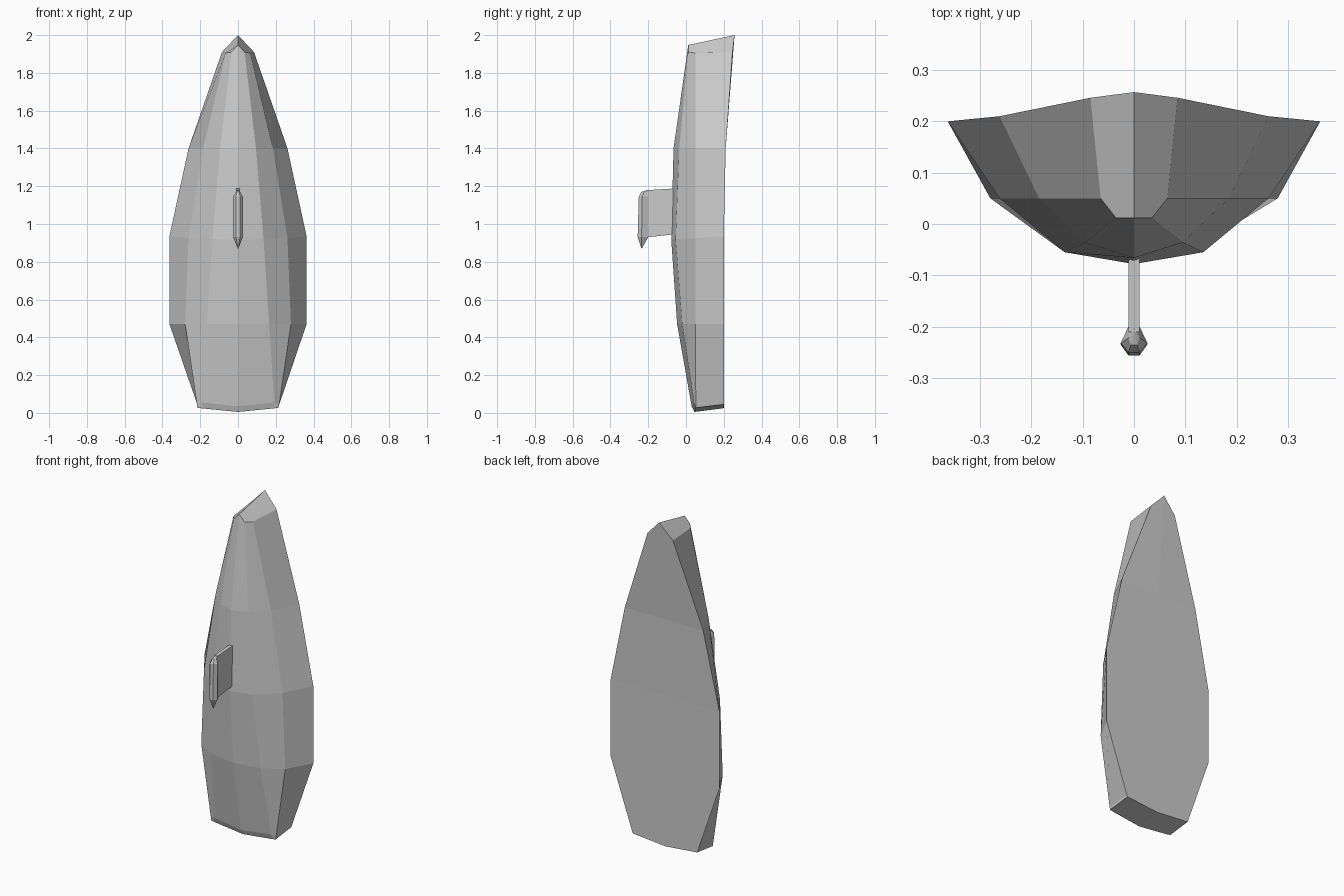
import bpy, bmesh

if "Cube" in bpy.data.objects:
    bpy.data.objects.remove(bpy.data.objects["Cube"])


def loft(name, rings, start_tip=None, end_tip=None):
    """Skin closed rings of equal length; ends close with a cap or a tip point."""
    bm = bmesh.new()
    rows = [[bm.verts.new(p) for p in ring] for ring in rings]
    n = len(rows[0])
    for a, b in zip(rows, rows[1:]):
        for i in range(n):
            j = (i + 1) % n
            bm.faces.new((a[i], a[j], b[j], b[i]))
    for row, tip in ((rows[0], start_tip), (rows[-1], end_tip)):
        if tip is None:
            bm.faces.new(row)
        else:
            t = bm.verts.new(tip)
            for i in range(n):
                bm.faces.new((row[i], row[(i + 1) % n], t))
    bmesh.ops.recalc_face_normals(bm, faces=bm.faces)
    mesh = bpy.data.meshes.new(name)
    bm.to_mesh(mesh)
    bm.free()
    obj = bpy.data.objects.new(name, mesh)
    bpy.context.collection.objects.link(obj)
    return obj


def mirrored(front, mid, edge, rim, back):
    """Shield section from its right half: centre points plus mirrored sides."""
    half = [mid, edge, rim]
    left = [(-x, y, z) for x, y, z in reversed(half)]
    return [(0, *front)] + half + [(0, *back)] + left


# Shield body: sections from bottom lip to peaked top
sections = [
    mirrored((0.045, 0.005), (0.19, 0.05, 0.024), (0.215, 0.052, 0.027),
             (0.215, 0.2, 0.045), (0.2, 0.025)),
    mirrored((0.03, 0.035), (0.192, 0.042, 0.055), (0.217, 0.052, 0.04),
             (0.219, 0.2, 0.055), (0.2, 0.04)),
    mirrored((-0.047, 0.47), (0.165, -0.02, 0.47), (0.28, 0.05, 0.47),
             (0.363, 0.2, 0.47), (0.2, 0.47)),
    mirrored((-0.078, 0.915), (0.135, -0.055, 0.92), (0.262, 0.05, 0.925),
             (0.363, 0.2, 0.935), (0.2, 0.935)),
    mirrored((-0.066, 1.4), (0.095, -0.036, 1.4), (0.185, 0.05, 1.4),
             (0.262, 0.21, 1.4), (0.21, 1.4)),
    mirrored((0.012, 1.948), (0.035, 0.012, 1.91), (0.065, 0.05, 1.905),
             (0.085, 0.246, 1.91), (0.257, 2.0)),
]
body = loft("shield_body", sections)
# Split the peaked cap into clean halves along the ridge
bm = bmesh.new()
bm.from_mesh(body.data)
for z_test in (lambda z: z < 0.05, lambda z: z > 1.9):
    cap = [f for f in bm.faces if len(f.verts) == 8 and all(z_test(v.co.z) for v in f.verts)]
    ridge = [v for f in cap for v in f.verts if abs(v.co.x) < 1e-6]
    bmesh.ops.connect_verts(bm, verts=ridge)
bm.to_mesh(body.data)
bm.free()

# Front fin plate
fin_w = 0.011
loft("front_fin", [
    [(x, -0.06, 0.946), (x, -0.21, 0.929), (x, -0.21, 1.179), (x, -0.06, 1.188)]
    for x in (-fin_w, fin_w)])

# Faceted gem-shaped rod on the fin
def hexagon(z, inner_y, mid_y, outer_y, wide, narrow):
    return [(narrow, inner_y, z), (wide, mid_y, z), (narrow, outer_y, z),
            (-narrow, outer_y, z), (-wide, mid_y, z), (-narrow, inner_y, z)]


loft("front_rod", [
    hexagon(0.93, -0.2, -0.235, -0.256, 0.026, 0.011),
    hexagon(1.145, -0.2, -0.232, -0.25, 0.026, 0.011),
    hexagon(1.17, -0.2, -0.222, -0.236, 0.011, 0.006),
], start_tip=(0, -0.235, 0.868), end_tip=(0, -0.203, 1.18))
